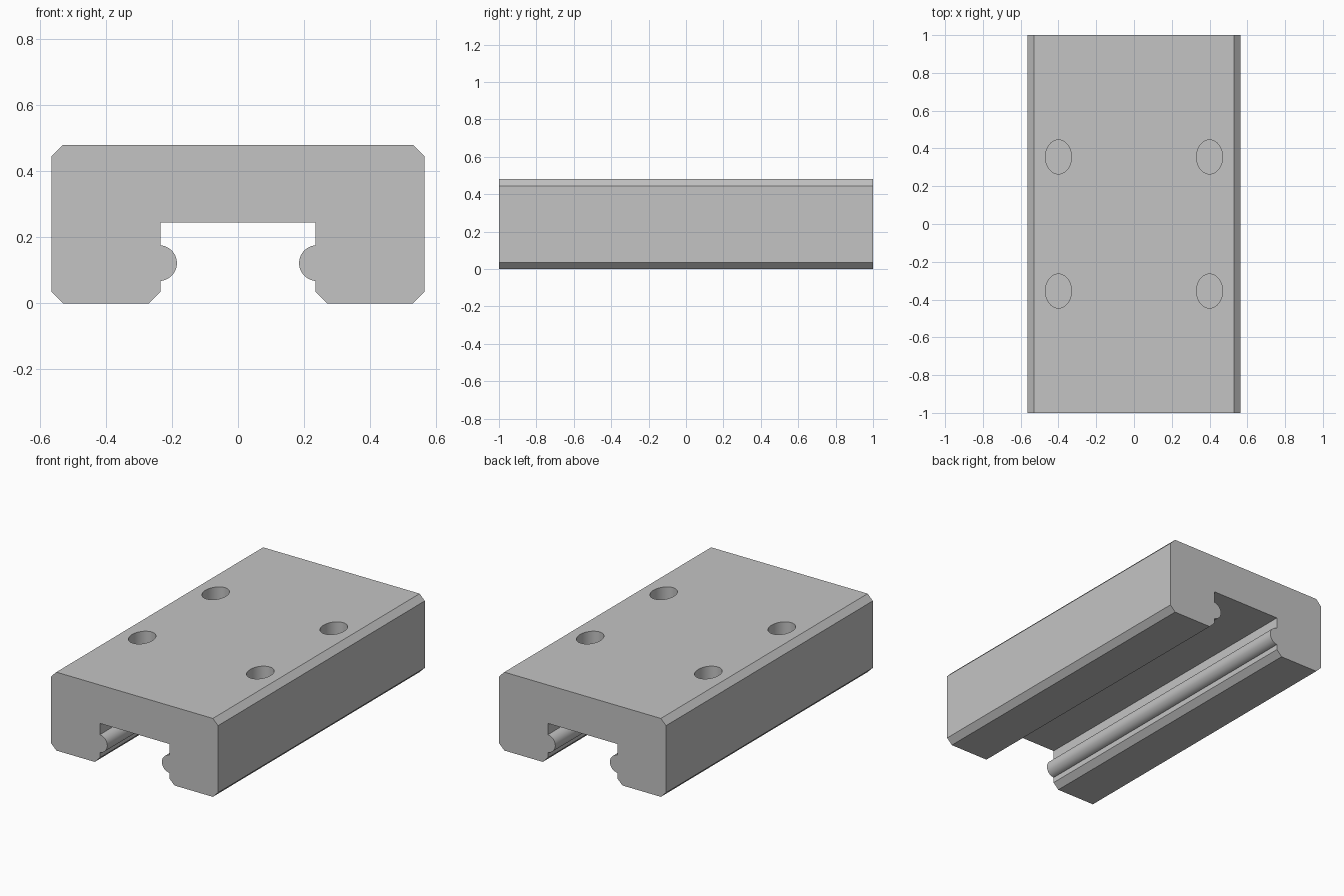
import bpy, bmesh, math

cube = bpy.data.objects.get("Cube")
if cube:
    bpy.data.objects.remove(cube, do_unlink=True)

LENGTH, HEIGHT, HALF_WIDTH = 2.0, 0.48, 0.565
CHAMFER = 0.035
SLOT_X, SLOT_TOP = 0.235, 0.245
BEAD_Z, BEAD_R = 0.122, 0.054

gray = bpy.data.materials.new("machined gray")
gray.use_nodes = True
color = (0.55, 0.55, 0.55, 1)
gray.diffuse_color = color
gray.node_tree.nodes["Principled BSDF"].inputs["Base Color"].default_value = color


def make_object(name, bm):
    bmesh.ops.recalc_face_normals(bm, faces=bm.faces)
    mesh = bpy.data.meshes.new(name)
    bm.to_mesh(mesh)
    bm.free()
    mesh.materials.append(gray)
    obj = bpy.data.objects.new(name, mesh)
    bpy.context.collection.objects.link(obj)
    return obj


# Half cross-section, from the slot roof down past the bead and up the outside
half = [(SLOT_X, SLOT_TOP)]
steps = 20
for i in range(steps + 1):
    a = math.pi / 2 + math.pi * i / steps
    half.append((SLOT_X + 0.004 + BEAD_R * math.cos(a), BEAD_Z + BEAD_R * math.sin(a)))
# Square bead ends back to the slot wall
half.insert(1, (SLOT_X, BEAD_Z + BEAD_R))
half[2] = (SLOT_X - 0.001, BEAD_Z + BEAD_R)
half[-1] = (SLOT_X - 0.001, BEAD_Z - BEAD_R)
half += [
    (SLOT_X, BEAD_Z - BEAD_R),
    (SLOT_X, CHAMFER),
    (SLOT_X + CHAMFER, 0),
    (HALF_WIDTH - CHAMFER, 0),
    (HALF_WIDTH, CHAMFER),
    (HALF_WIDTH, HEIGHT - CHAMFER),
    (HALF_WIDTH - CHAMFER, HEIGHT),
]
profile = half + [(-x, z) for x, z in reversed(half)]

# Carriage body: mirrored section swept along the length
bm = bmesh.new()
section = bm.faces.new([bm.verts.new((x, -LENGTH / 2, z)) for x, z in profile])
swept = bmesh.ops.extrude_face_region(bm, geom=[section], use_keep_orig=True)
bmesh.ops.translate(bm, vec=(0, LENGTH, 0),
                    verts=[v for v in swept["geom"] if isinstance(v, bmesh.types.BMVert)])
body = make_object("carriage_body", bm)

# Four oval blind mounting holes
bm = bmesh.new()
for sx in (-1, 1):
    for sy in (-1, 1):
        hole = bmesh.ops.create_cone(bm, cap_ends=True, segments=48,
                                     radius1=1, radius2=1, depth=0.5)["verts"]
        bmesh.ops.scale(bm, vec=(0.069, 0.09, 1), verts=hole)
        bmesh.ops.translate(bm, vec=(sx * 0.4, sy * 0.355, HEIGHT), verts=hole)
cutter = make_object("mounting_hole_cutter", bm)
cutter.hide_render = True

cut = body.modifiers.new("mounting holes", 'BOOLEAN')
cut.operation = 'DIFFERENCE'
cut.solver = 'EXACT'
cut.object = cutter
bpy.ops.object.select_all(action='DESELECT')
body.select_set(True)
bpy.context.view_layer.objects.active = body
bpy.ops.object.modifier_apply(modifier=cut.name)
bpy.data.objects.remove(cutter, do_unlink=True)

# Smooth beads and bores, crisp chamfers
bpy.ops.object.shade_smooth_by_angle(angle=math.radians(30))
